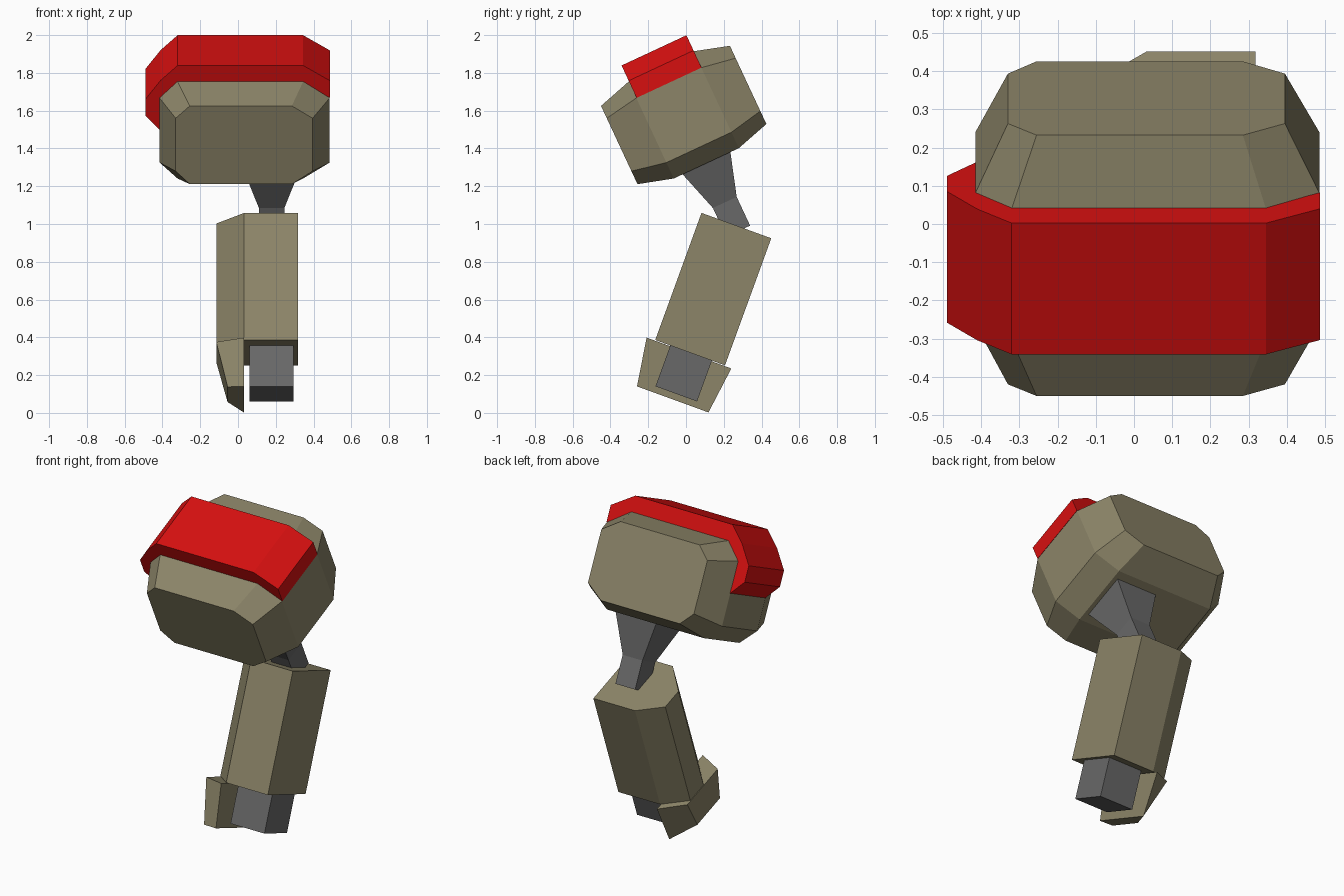
import bpy, bmesh, math

if "Cube" in bpy.data.objects:
    bpy.data.objects.remove(bpy.data.objects["Cube"])


def material(name, rgb):
    m = bpy.data.materials.new(name)
    m.diffuse_color = (*rgb, 1.0)
    m.use_nodes = True
    m.node_tree.nodes["Principled BSDF"].inputs["Base Color"].default_value = m.diffuse_color
    return m


TAN = material("tan", (0.262, 0.234, 0.140))
RED = material("red", (0.68, 0.005, 0.005))
GRAY = material("dark gray", (0.14, 0.14, 0.14))


def loft(name, rings, mat, tilt):
    """Join matching rings of points with side faces, cap both ends, tilt about x."""
    bm = bmesh.new()
    loops = [[bm.verts.new(p) for p in ring] for ring in rings]
    n = len(loops[0])
    for a, b in zip(loops, loops[1:]):
        for i in range(n):
            j = (i + 1) % n
            bm.faces.new((a[i], a[j], b[j], b[i]))
    bm.faces.new(loops[0])
    bm.faces.new(loops[-1])
    bmesh.ops.recalc_face_normals(bm, faces=bm.faces)
    mesh = bpy.data.meshes.new(name)
    bm.to_mesh(mesh)
    bm.free()
    mesh.materials.append(mat)
    ob = bpy.data.objects.new(name, mesh)
    ob.rotation_euler.x = math.radians(tilt)
    bpy.context.collection.objects.link(ob)
    return ob


def along_y(profile, y):
    return [(x, y, z) for x, z in profile]


def along_z(profile, z):
    return [(x, y, z) for x, y in profile]


def rect(cx, cy, hx, hy):
    return [(cx - hx, cy - hy), (cx + hx, cy - hy), (cx + hx, cy + hy), (cx - hx, cy + hy)]


def octagon(x0, x1, x2, x3, z0, z1, z2, z3):
    return [(x1, z3), (x2, z3), (x3, z2), (x3, z1), (x2, z0), (x1, z0), (x0, z1), (x0, z2)]


UPPER, LOWER = 25, -20

# Shoulder block: octagon with bevelled front and back
outer = octagon(-0.415, -0.32, 0.345, 0.485, 1.152, 1.245, 1.622, 1.718)
inner = octagon(-0.33, -0.255, 0.285, 0.395, 1.206, 1.282, 1.591, 1.663)
loft("shoulder_block",
     [along_y(inner, 0.279), along_y(outer, 0.466), along_y(outer, 0.846), along_y(inner, 1.032)],
     TAN, UPPER)

# Red armour band wrapped over the top and the outer side
band = [(-0.415, 1.436), (-0.49, 1.519), (-0.49, 1.614), (-0.41, 1.724), (-0.32, 1.811),
        (0.345, 1.811), (0.487, 1.722), (0.487, 1.622), (0.345, 1.71), (-0.315, 1.71),
        (-0.41, 1.618), (-0.41, 1.44)]
loft("shoulder_band", [along_y(band, 0.468), along_y(band, 0.847)], RED, UPPER)

# Upper arm joint: tapers down from the block into a square peg
loft("arm_joint",
     [along_z(rect(0.178, 0.657, 0.0675, 0.0695), 0.755),
      along_z(rect(0.178, 0.657, 0.0675, 0.0695), 0.923),
      along_z(rect(0.178, 0.657, 0.142, 0.142), 1.16)],
     GRAY, UPPER)

# Forearm: prism with the outer side chamfered
forearm = [(0.033, -0.285), (0.318, -0.285), (0.318, 0.108), (0.033, 0.108),
           (-0.115, 0.018), (-0.115, -0.12)]
loft("forearm", [along_z(forearm, 0.307), along_z(forearm, 1.023)], TAN, LOWER)

# Wrist block below the forearm
wrist = rect(0.178, -0.083, 0.116, 0.117)
loft("wrist", [along_z(wrist, 0.077), along_z(wrist, 0.33)], GRAY, LOWER)

# Hand guard on the outer side, narrowing downwards
guard_top = [(0.031, -0.332), (0.031, 0.145), (-0.115, 0.05), (-0.115, -0.265)]
guard_low = [(0.031, -0.292), (0.031, 0.111), (-0.055, -0.05), (-0.055, -0.285)]
loft("hand_guard", [along_z(guard_low, 0.043), along_z(guard_top, 0.303)], TAN, LOWER)
